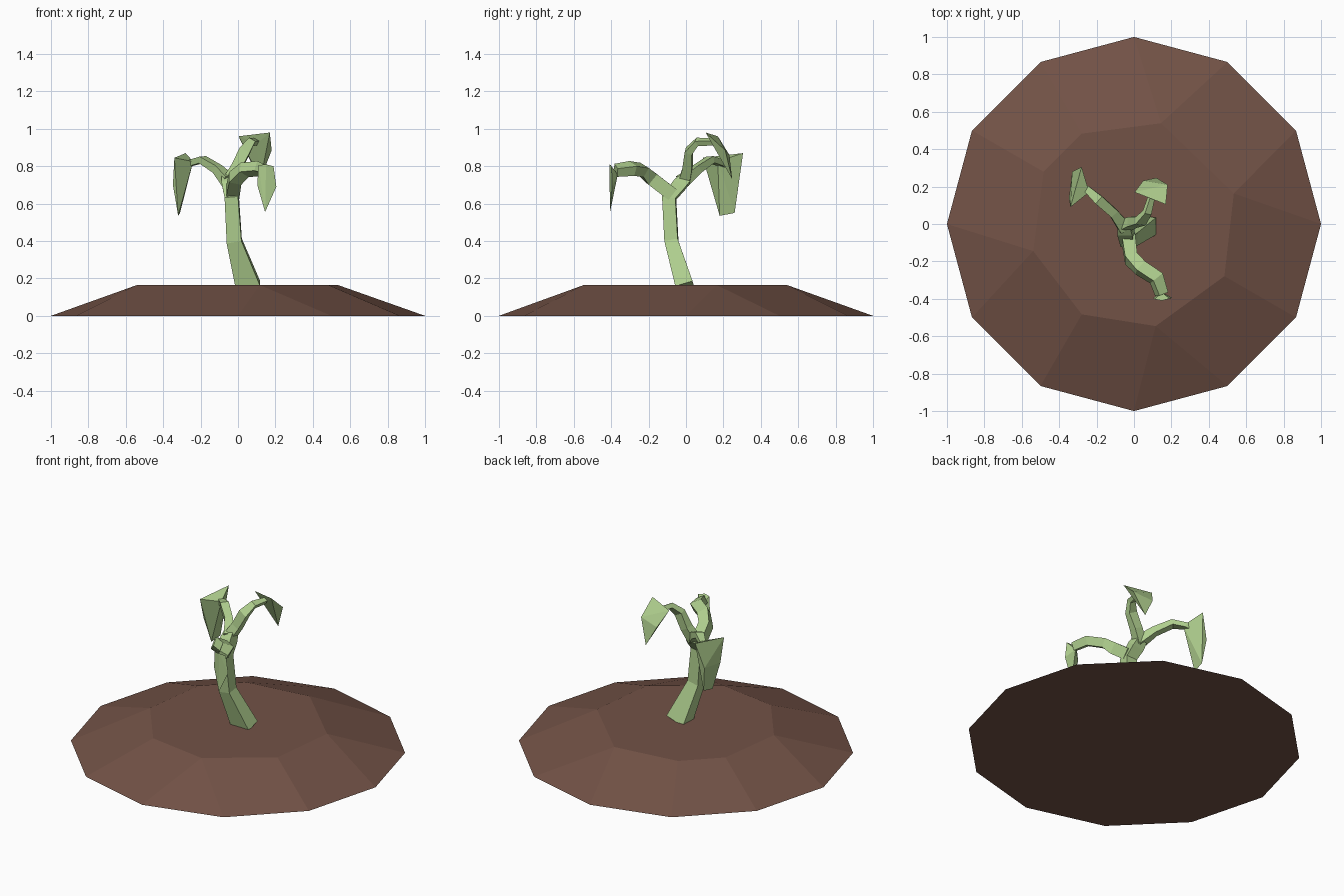
import bpy, bmesh
from math import cos, sin, radians
from mathutils import Vector


def material(name, rgb):
    m = bpy.data.materials.new(name)
    m.diffuse_color = (*rgb, 1)
    return m


SOIL = material("soil", (0.17, 0.085, 0.062))
GREEN = material("green", (0.43, 0.62, 0.27))


def finish(bm, name, mat):
    bmesh.ops.recalc_face_normals(bm, faces=bm.faces)
    me = bpy.data.meshes.new(name)
    bm.to_mesh(me)
    bm.free()
    me.materials.append(mat)
    ob = bpy.data.objects.new(name, me)
    bpy.context.collection.objects.link(ob)
    return ob


def tube(name, path, start_axis):
    """Four-sided stem; path items are (x, y, z, half width, half depth)."""
    bm = bmesh.new()
    pts = [Vector(p[:3]) for p in path]
    side = Vector(start_axis)
    rings = []
    for i, p in enumerate(path):
        a, b = pts[max(i - 1, 0)], pts[min(i + 1, len(pts) - 1)]
        t = (b - a).normalized()
        side = (side - t * side.dot(t)).normalized()
        up = t.cross(side)
        rings.append([bm.verts.new(pts[i] + side * p[3] * sx + up * p[4] * sy)
                      for sx, sy in ((1, 1), (-1, 1), (-1, -1), (1, -1))])
    for r, s in zip(rings, rings[1:]):
        for k in range(4):
            n = (k + 1) % 4
            bm.faces.new((r[k], r[n], s[n], s[k]))
    bm.faces.new(rings[0])
    bm.faces.new(rings[-1])
    return finish(bm, name, GREEN)


def leaf(name, points):
    bm = bmesh.new()
    vs = [bm.verts.new(p) for p in points]
    bmesh.ops.convex_hull(bm, input=vs)
    return finish(bm, name, GREEN)


# soil mound: twelve-sided foot, eight-sided flat top
bm = bmesh.new()
foot = [bm.verts.new((cos(radians(30 * i)), sin(radians(30 * i)), 0)) for i in range(12)]
top = [bm.verts.new((0.558 * cos(radians(a)), 0.558 * sin(radians(a)), 0.165))
       for a in (17, 75, 120, 150, 195, 240, 282, 330)]
link = [0, 0, 1, 1, 2, 3, 4, 4, 5, 6, 6, 7]
for i in range(12):
    j = (i + 1) % 12
    a, b = top[link[i]], top[link[j]]
    bm.faces.new((foot[i], foot[j], a) if a is b else (foot[i], foot[j], b, a))
bm.faces.new(top)
bm.faces.new(foot)
finish(bm, "soil_mound", SOIL)

# main stem, leaning back into the upper fork
tube("main_stem", [(0.055, -0.006, 0.155, 0.066, 0.048), (-0.02, -0.078, 0.40, 0.04, 0.036),
                   (-0.033, -0.09, 0.63, 0.036, 0.036), (-0.045, -0.035, 0.70, 0.04, 0.036),
                   (-0.05, 0.0, 0.735, 0.034, 0.03)], (1, 0, 0))

# three branches
tube("front_branch", [(-0.03, -0.075, 0.65, 0.036, 0.036), (-0.015, -0.185, 0.735, 0.034, 0.036),
                      (0.035, -0.235, 0.78, 0.035, 0.028), (0.12, -0.29, 0.788, 0.035, 0.028),
                      (0.148, -0.375, 0.778, 0.028, 0.025)], (1, 0, 0))
tube("left_branch", [(-0.05, -0.02, 0.72, 0.034, 0.03), (-0.11, 0.06, 0.785, 0.024, 0.022),
                     (-0.19, 0.13, 0.835, 0.026, 0.018), (-0.25, 0.185, 0.818, 0.018, 0.016),
                     (-0.29, 0.2, 0.80, 0.018, 0.016)], (1, 0.8, 0))
tube("top_branch", [(-0.055, -0.01, 0.715, 0.03, 0.03), (-0.01, 0.008, 0.79, 0.028, 0.026),
                    (0.035, 0.015, 0.88, 0.03, 0.02), (0.07, 0.06, 0.93, 0.02, 0.016),
                    (0.095, 0.15, 0.93, 0.014, 0.014)], (1, 0, 0))

# drooping leaves
leaf("front_leaf", [(0.11, -0.402, 0.805), (0.19, -0.398, 0.80), (0.205, -0.395, 0.69),
                    (0.103, -0.395, 0.70), (0.145, -0.406, 0.555), (0.148, -0.365, 0.755),
                    (0.15, -0.41, 0.81)])
leaf("left_leaf", [(-0.28, 0.305, 0.87), (-0.34, 0.09, 0.845), (-0.24, 0.17, 0.825),
                   (-0.33, 0.28, 0.71), (-0.348, 0.14, 0.70), (-0.31, 0.26, 0.55),
                   (-0.32, 0.18, 0.535), (-0.285, 0.2, 0.71)])
leaf("top_leaf", [(0.17, 0.105, 0.98), (0.003, 0.17, 0.96), (0.18, 0.21, 0.885),
                  (0.05, 0.232, 0.86), (0.12, 0.247, 0.73), (0.10, 0.155, 0.92)])
